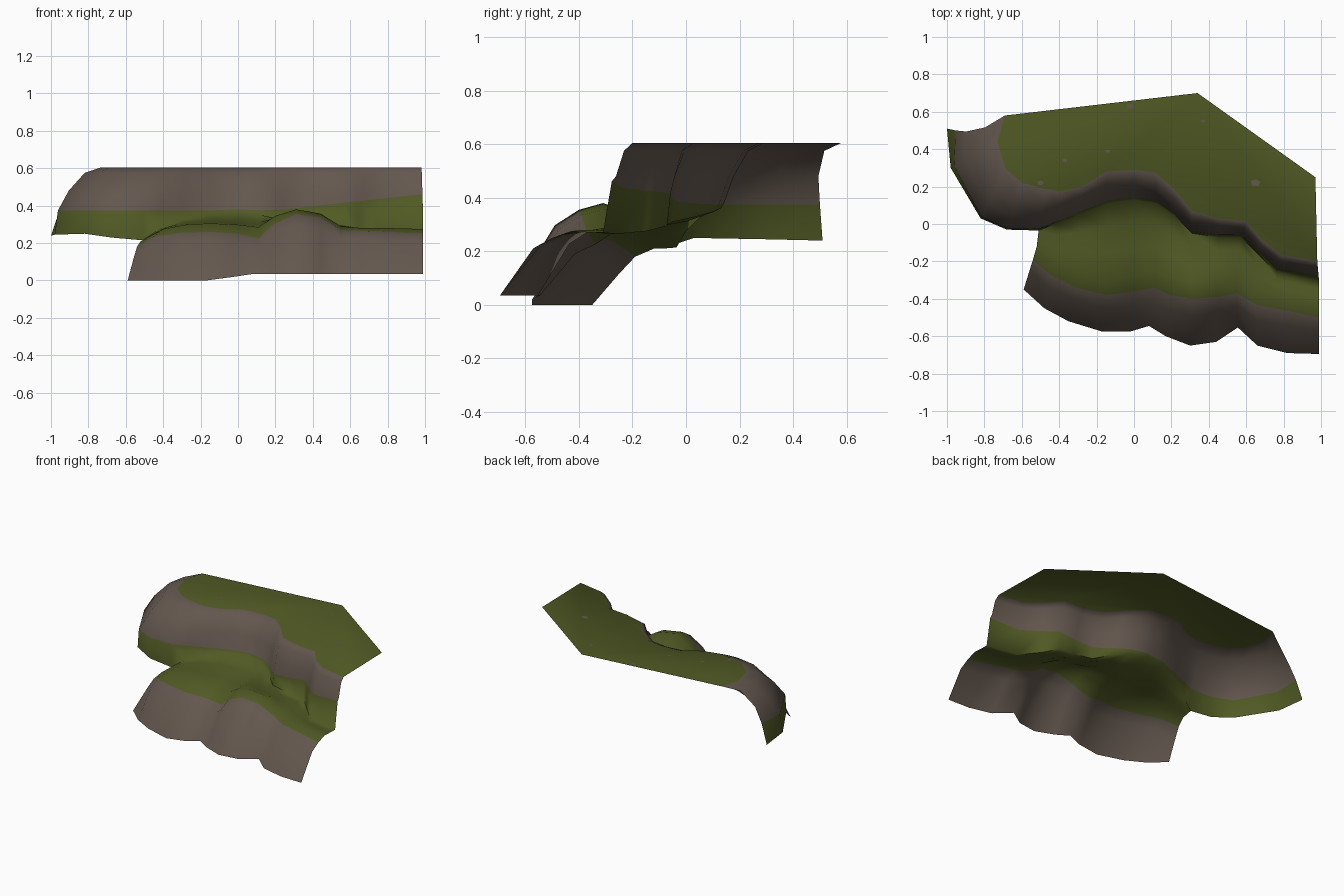
import bpy, bmesh, math
from mathutils import Vector

if "Cube" in bpy.data.objects:
    bpy.data.objects.remove(bpy.data.objects["Cube"])


def material(name, col):
    m = bpy.data.materials.new(name)
    m.diffuse_color = (*col, 1)
    m.use_nodes = True
    m.node_tree.nodes["Principled BSDF"].inputs["Base Color"].default_value = m.diffuse_color
    return m


GRASS = material("moss_green", (0.082, 0.102, 0.018))
ROCK = material("rock_brown", (0.125, 0.096, 0.077))
TOP = 0.605

# Guide curves, left to right: plateau rim, foot of the upper cliff
rim = [(-.69, .58), (-.73, .44), (-.69, .30), (-.60, .22), (-.47, .185), (-.39, .175),
       (-.27, .205), (-.15, .28), (0, .29), (.11, .275), (.21, .19), (.31, .07),
       (.45, .03), (.60, .015), (.69, -.09), (.79, -.165), (.98, -.20)]
foot = [(-1, .51, .24), (-.98, .30, .245), (-.82, .03, .25), (-.68, -.03, .23),
        (-.51, -.035, .215), (-.42, 0, .275), (-.30, .05, .325), (-.15, .11, .355),
        (0, .13, .36), (.12, .11, .35), (.22, .04, .33), (.31, -.05, .31),
        (.45, -.07, .30), (.57, -.07, .295), (.65, -.15, .275), (.76, -.26, .265),
        (.99, -.31, .27)]
# How far out the grass line sits on each column of the upper cliff
grass_out = [.85, .93, .97, .97, .96, .94, .93, .92, .92, .92, .92, .9, .88, .85, .8, .76, .7]
# Lower step: grassy crest, where grass meets rock, bottom edge (start at column 4)
crest = [(-.52, -.12, .21), (-.40, -.20, .275), (-.27, -.26, .30), (-.14, -.30, .305),
         (0, -.28, .298), (.11, -.25, .285), (.20, -.29, .345), (.31, -.31, .38),
         (.44, -.30, .358), (.55, -.29, .29), (.66, -.35, .28), (.80, -.39, .28),
         (.99, -.43, .275)]
edge = [(-.54, -.19, .18), (-.45, -.27, .235), (-.31, -.34, .255), (-.15, -.38, .26),
        (0, -.36, .25), (.11, -.34, .225), (.19, -.38, .30), (.31, -.40, .355),
        (.45, -.39, .335), (.55, -.37, .27), (.65, -.43, .265), (.80, -.46, .26),
        (.99, -.50, .25)]
base = [(-.59, -.35, 0), (-.48, -.45, 0), (-.35, -.52, 0), (-.17, -.575, 0),
        (-.02, -.575, .02), (.08, -.545, .035), (.17, -.60, .035), (.30, -.65, .035),
        (.44, -.63, .035), (.555, -.553, .035), (.66, -.65, .035), (.82, -.69, .035),
        (.99, -.695, .035)]
START = 4

bm = bmesh.new()


def bridge(a, b, mat):
    """Quads between two rows of vertices, facing up and forward."""
    for i in range(len(a) - 1):
        f = bm.faces.new((a[i], b[i], b[i + 1], a[i + 1]))
        f.material_index = mat


def blend(a, b, t, tz):
    p = Vector(a).lerp(Vector(b), t)
    p.z = a[2] + (b[2] - a[2]) * tz
    return p


def row(points):
    return [bm.verts.new(p) for p in points]


# Upper cliff: rounded brow, steep rock, grassy skirt
rows = []
for t, z in ((0, TOP), (.36, .575), (.70, .48), (None, None), (1, 0)):
    pts = []
    for i, (r, f) in enumerate(zip(rim, foot)):
        out = grass_out[i] if t is None else t * min(1, grass_out[i] + .1) if t < 1 else 1
        p = Vector((*r, TOP)).lerp(Vector(f), out)
        if z is None:                               # grass line rises to the right
            p.z = max(.375 + max(0, p.x - .2) * .11, f[2] + .02)
        elif t < 1:
            p.z = z
        if i == 0:
            p.y -= .045 * math.sin(math.pi * out)
        pts.append(p)
    rows.append(row(pts))
for k in range(4):
    bridge(rows[k], rows[k + 1], 0 if k == 3 else 1)

# Flat plateau
back = row([(.97, .25, TOP), (.34, .70, TOP)])
bm.faces.new(rows[0] + back).material_index = 0

# Lower terrace, sweeping down from the cliff foot to its crest
lower = [rows[-1][START:]]
for t, tz in ((.3, .6), (.65, .93)):
    lower.append(row([blend(f, c, t, tz if c[2] < f[2] else t * t)
                      for f, c in zip(foot[START:], crest)]))
lower.append(row(crest))
lower.append(row(edge))
# Lower cliff, with a rounded shoulder except at its left end
lower.append(row([blend(e, b, .36, .18 if i else .34)
                  for i, (e, b) in enumerate(zip(edge, base))]))
lower.append(row(base))
for k in range(len(lower) - 1):
    bridge(lower[k], lower[k + 1], 0 if k < 4 else 1)

mesh = bpy.data.meshes.new("terraced_cliff")
bm.to_mesh(mesh)
bm.free()
cliff = bpy.data.objects.new("terraced_cliff", mesh)
bpy.context.collection.objects.link(cliff)
mesh.materials.append(GRASS)
mesh.materials.append(ROCK)
bpy.context.view_layer.objects.active = cliff
cliff.select_set(True)
bpy.ops.object.shade_smooth_by_angle(angle=math.radians(85))

# Small bare patches on the plateau
bm = bmesh.new()
for x, y, r in ((-.02, .63, .02), (.37, .55, .014), (.65, .22, .028),
                (-.37, .34, .016), (-.14, .39, .014), (-.5, .22, .018)):
    bm.faces.new([bm.verts.new((x + r * math.cos(a), y + .7 * r * math.sin(a), TOP + .002))
                  for a in (.3, 1.5, 2.6, 3.9, 5.2)])
pm = bpy.data.meshes.new("bare_patches")
bm.to_mesh(pm)
bm.free()
pm.materials.append(ROCK)
bpy.context.collection.objects.link(bpy.data.objects.new("bare_patches", pm))
